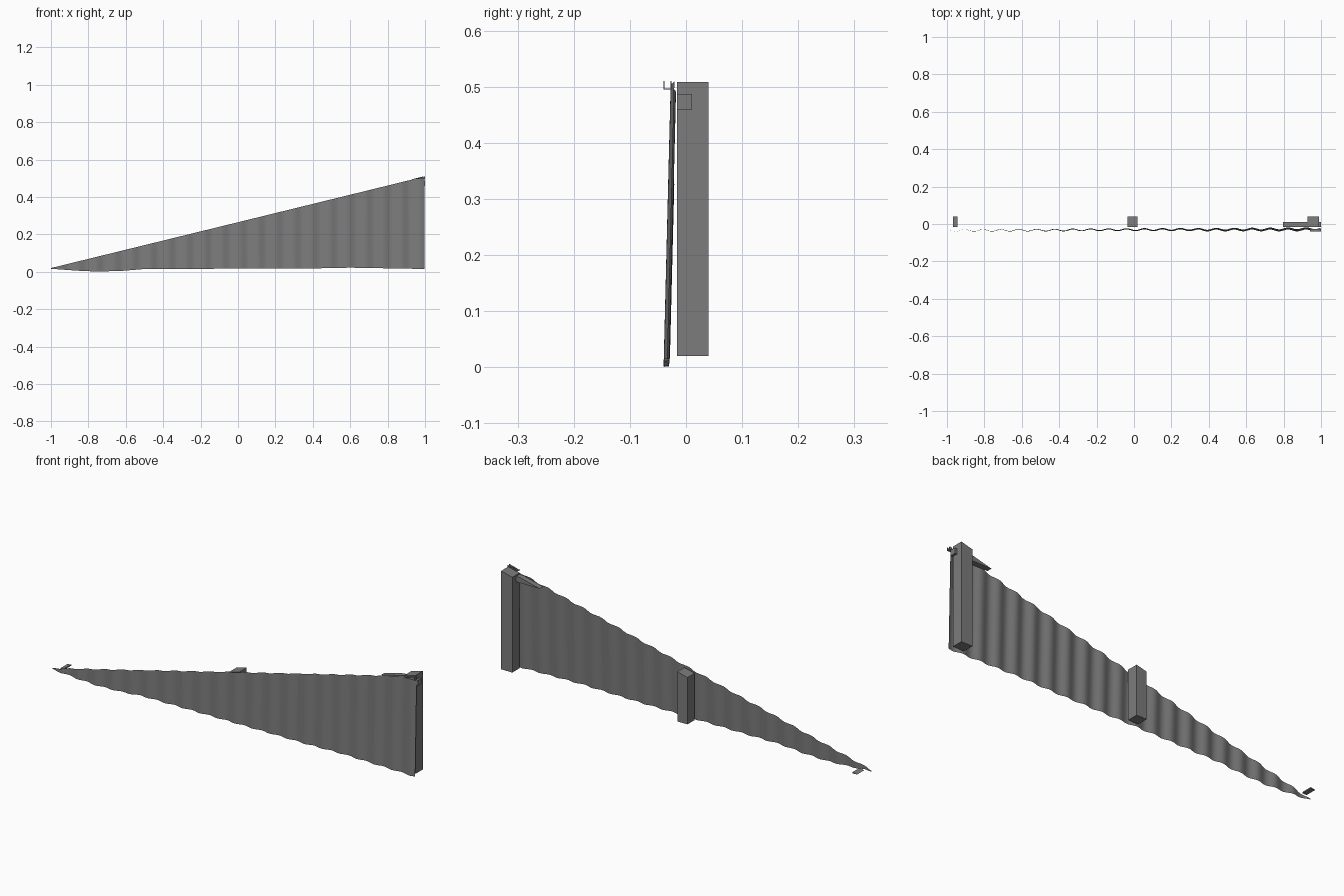
import bpy, bmesh, math

cube = bpy.data.objects.get("Cube")
if cube:
    bpy.data.objects.remove(cube, do_unlink=True)


def material(name, value):
    mat = bpy.data.materials.new(name)
    mat.use_nodes = True
    color = (value, value, value, 1)
    mat.diffuse_color = color
    mat.node_tree.nodes["Principled BSDF"].inputs["Base Color"].default_value = color
    return mat


GREY = material("weathered grey", 0.2)


def finish(name, bm):
    mesh = bpy.data.meshes.new(name)
    bm.to_mesh(mesh)
    bm.free()
    mesh.materials.append(GREY)
    obj = bpy.data.objects.new(name, mesh)
    bpy.context.collection.objects.link(obj)
    return obj


def roof_line(x):
    return 0.02 + 0.25 * (x + 0.968)


def prism(name, profile, y0, y1):
    """Extrude an x-z outline from y0 to y1."""
    bm = bmesh.new()
    face = bm.faces.new([bm.verts.new((x, y0, z)) for x, z in profile])
    ext = bmesh.ops.extrude_face_region(bm, geom=[face])
    verts = [g for g in ext["geom"] if isinstance(g, bmesh.types.BMVert)]
    bmesh.ops.translate(bm, verts=verts, vec=(0, y1 - y0, 0))
    bmesh.ops.recalc_face_normals(bm, faces=bm.faces)
    return finish(name, bm)


# Posts with tops cut along the slope
for name, x0, x1 in (("tall_post", 0.927, 0.988),
                     ("middle_post", -0.036, 0.019)):
    prism(name, [(x0, 0.02), (x1, 0.02), (x1, roof_line(x1)), (x0, roof_line(x0))],
          -0.016, 0.04)
prism("short_post", [(-0.968, 0.02), (-0.944, 0.02), (-0.944, roof_line(-0.944))],
      -0.016, 0.04)

# Cross bar, trimmed to a wedge by the slope
prism("cross_bar", [(0.797, 0.46), (1.0, 0.46), (1.0, 0.487), (0.905, 0.487)],
      -0.016, 0.011)

# Small gutter remnant at the high corner
prism("gutter_floor", [(0.94, 0.495), (0.999, 0.495), (0.999, 0.497), (0.94, 0.497)],
      -0.04, -0.026)
for name, y in (("gutter_front_lip", -0.04), ("gutter_back_lip", -0.028)):
    prism(name, [(0.94, 0.495), (0.999, 0.495), (0.999, 0.51)], y, y + 0.002)


# Corrugated sheets following the uneven ground
GROUND = [(-1, 0.016), (-0.86, 0.006), (-0.75, 0.001), (-0.62, 0.005),
          (-0.5, 0.015), (0.4, 0.018), (0.6, 0.022), (1, 0.015)]


def ground(x):
    for (xa, za), (xb, zb) in zip(GROUND, GROUND[1:]):
        if x <= xb:
            return za + (zb - za) * (x - xa) / (xb - xa)
    return GROUND[-1][1]


def sheet(name, x0, x1, shift):
    bm = bmesh.new()
    steps = round((x1 - x0) / 0.008)
    previous = None
    for i in range(steps + 1):
        x = x0 + (x1 - x0) * i / steps
        wave = 0.005 * math.cos(2 * math.pi * (x + 1) / 0.096)
        top = 0.02 + 0.245 * (x + 1)
        pair = [bm.verts.new((x, -0.035 + 0.025 * z + wave + shift, z))
                for z in (ground(x), top)]
        if previous:
            bm.faces.new((previous[0], pair[0], pair[1], previous[1]))
        previous = pair
    for face in bm.faces:
        face.smooth = True
    return finish(name, bm)


sheet("low_sheet", -1.0, -0.34, 0)
sheet("middle_sheet", -0.355, 0.33, 0.001)
sheet("high_sheet", 0.32, 0.997, 0)
